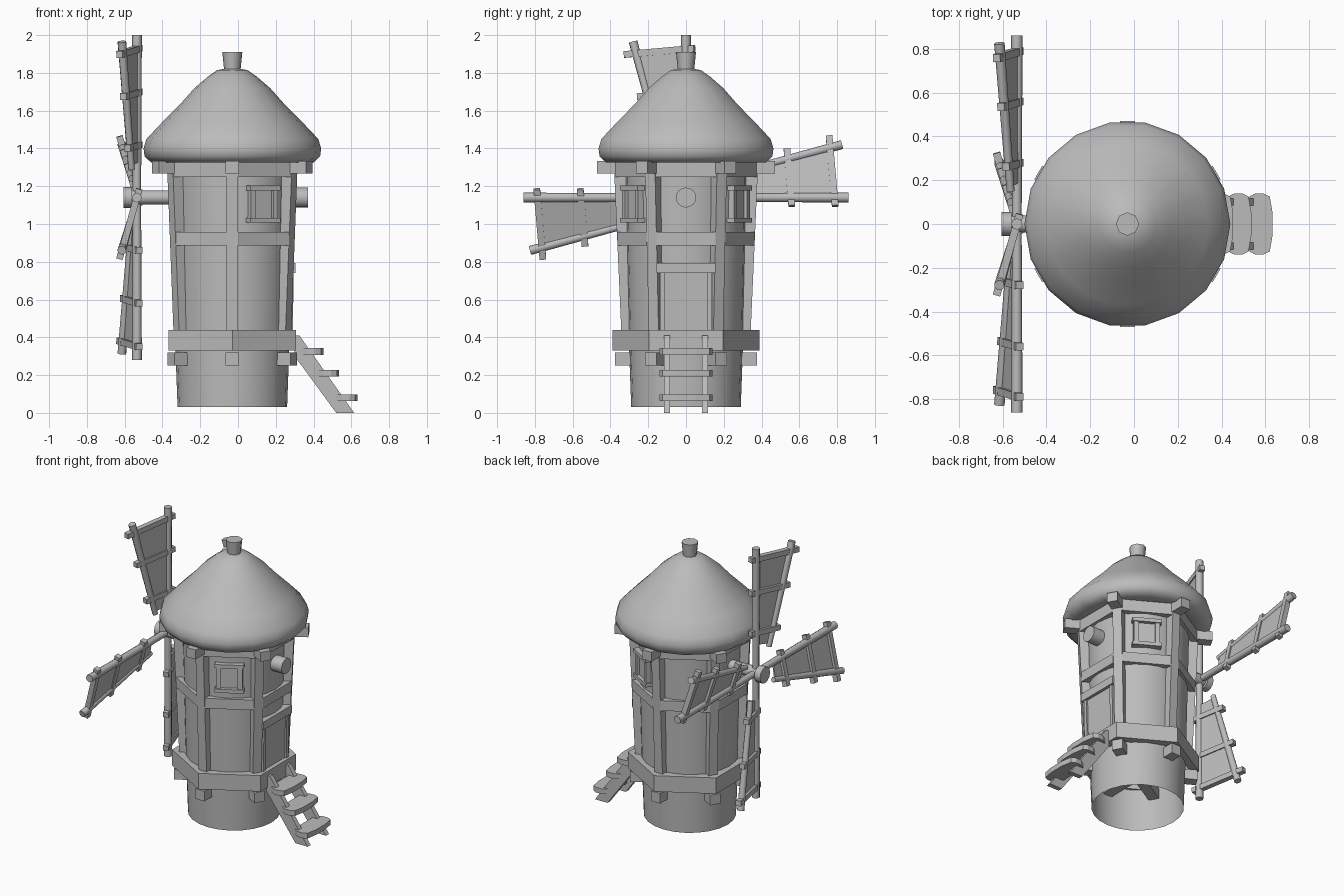
import bpy, bmesh
from math import pi, radians, sin, cos
from mathutils import Vector, Matrix

if "Cube" in bpy.data.objects:
    bpy.data.objects.remove(bpy.data.objects["Cube"])

GREY = bpy.data.materials.new("plain_grey")
GREY.use_nodes = True
COLOUR = (0.5, 0.5, 0.5, 1)
GREY.diffuse_color = COLOUR
GREY.node_tree.nodes["Principled BSDF"].inputs["Base Color"].default_value = COLOUR

CX = -0.03       # tower axis
HUB_Z = 1.14     # axle height
SAIL_X = -0.535  # plane of the main spars
CORNERS = [radians(30 + 60 * i) for i in range(6)]
FACES = [radians(60 * i) for i in range(6)]


def finish(name, bm, smooth=None):
    bmesh.ops.recalc_face_normals(bm, faces=bm.faces)
    mesh = bpy.data.meshes.new(name)
    bm.to_mesh(mesh)
    bm.free()
    mesh.materials.append(GREY)
    if smooth:
        mesh.shade_smooth()
        mesh.set_sharp_from_angle(angle=radians(smooth))
    obj = bpy.data.objects.new(name, mesh)
    bpy.context.collection.objects.link(obj)
    return obj


def beam(name, p, q, width, depth, out):
    """Box from p to q; depth is measured along the direction out."""
    p, q = Vector(p), Vector(q)
    z = (q - p).normalized()
    x = (Vector(out) - z * z.dot(Vector(out))).normalized()
    y = z.cross(x)
    m = Matrix((x * depth, y * width, q - p)).transposed().to_4x4()
    m.translation = (p + q) / 2
    bm = bmesh.new()
    bmesh.ops.create_cube(bm, size=1, matrix=m)
    return finish(name, bm)


def rod(name, p, q, r1, r2=None, sides=8):
    p, q = Vector(p), Vector(q)
    m = (q - p).to_track_quat('Z', 'Y').to_matrix().to_4x4()
    m.translation = (p + q) / 2
    bm = bmesh.new()
    bmesh.ops.create_cone(bm, cap_ends=True, segments=sides, radius1=r1,
                          radius2=r2 or r1, depth=(q - p).length, matrix=m)
    return finish(name, bm, 50)


def lathe(name, profile, sides, smooth):
    bm = bmesh.new()
    verts = [bm.verts.new((CX + r, 0, z)) for r, z in profile]
    edges = [bm.edges.new(e) for e in zip(verts, verts[1:])]
    bmesh.ops.spin(bm, geom=verts + edges, cent=(CX, 0, 0), axis=(0, 0, 1),
                   angle=2 * pi, steps=sides, use_merge=True)
    bmesh.ops.remove_doubles(bm, verts=bm.verts, dist=1e-4)
    return finish(name, bm, smooth)


def prism(name, points, direction):
    """Flat outline pushed along a direction."""
    bm = bmesh.new()
    face = bm.faces.new([bm.verts.new(p) for p in points])
    new = bmesh.ops.extrude_face_region(bm, geom=[face], use_keep_orig=True)["geom"]
    bmesh.ops.translate(bm, vec=direction,
                        verts=[g for g in new if isinstance(g, bmesh.types.BMVert)])
    return finish(name, bm)


def polar(angle, r, z, t=0):
    """Point at distance r from the tower axis, shifted sideways by t."""
    return Vector((CX + r * cos(angle) - t * sin(angle),
                   r * sin(angle) + t * cos(angle), z))


def radial(angle):
    return Vector((cos(angle), sin(angle), 0))


# Tower wall, open underneath, with roof and chimney
lathe("tower_wall", [(0.29, 0.03), (0.303, 0.38), (0.325, 1.34)], 24, 40)
lathe("roof", [(0.0, 1.34), (0.36, 1.335), (0.43, 1.325), (0.465, 1.36),
               (0.47, 1.40), (0.455, 1.45), (0.37, 1.54), (0.28, 1.63),
               (0.2, 1.72), (0.13, 1.78), (0.08, 1.815), (0.0, 1.828)], 18, 60)
rod("chimney", (CX, 0, 1.8), (CX, 0, 1.91), 0.042, 0.053)

# Hexagonal timber frame
for a in CORNERS:
    beam("corner_post", polar(a, 0.312, 0.42), polar(a, 0.352, 1.32), 0.06, 0.06, radial(a))
for a in CORNERS[:3]:
    beam("eaves_beam", polar(a, -0.47, 1.3), polar(a, 0.47, 1.3), 0.07, 0.065, (0, 0, 1))
    beam("floor_beam", polar(a, -0.375, 0.285), polar(a, 0.375, 0.285), 0.07, 0.07, (0, 0, 1))
for a in FACES:
    beam("middle_rail", polar(a, 0.31, 0.922, -0.155), polar(a, 0.31, 0.922, 0.155),
         0.07, 0.04, radial(a))
    beam("top_rail", polar(a, 0.32, 1.29, -0.17), polar(a, 0.32, 1.29, 0.17),
         0.08, 0.04, radial(a))
    # mitred plank of the gallery ring
    corners = [polar(a + s * pi / 6, r, 0.33) for r, s in
               ((0.39, -1), (0.39, 1), (0.33, 1), (0.33, -1))]
    prism("gallery_plank", corners, (0, 0, 0.11))

# Windows
for a in (FACES[1], FACES[5]):
    n = radial(a)
    for z in (1.02, 1.19):
        beam("window_rail", polar(a, 0.325, z, -0.092), polar(a, 0.325, z, 0.092), 0.025, 0.05, n)
    for t in (-0.068, 0.068):
        beam("window_jamb", polar(a, 0.322, 1.02, t), polar(a, 0.322, 1.19, t), 0.03, 0.04, n)
    beam("window_pane", polar(a, 0.315, 1.02), polar(a, 0.315, 1.19), 0.12, 0.02, n)

# Door
beam("door_lintel", polar(0, 0.31, 0.767, -0.155), polar(0, 0.31, 0.767, 0.155),
     0.055, 0.05, (1, 0, 0))
for s in (-1, 1):
    beam("door_jamb", polar(0, 0.3, 0.42, s * 0.125), polar(0, 0.305, 0.75, s * 0.125),
         0.025, 0.04, (1, 0, 0))
beam("door_panel", polar(0, 0.298, 0.42), polar(0, 0.305, 0.75), 0.23, 0.02, (1, 0, 0))

# Stairs
for y in (-0.1, 0.1):
    side = [(0.3, 0.41), (0.325, 0.41), (0.615, 0), (0.52, 0), (0.3, 0.3)]
    prism("stair_stringer", [(x, y - 0.016, z) for x, z in side], (0, 0.032, 0))
half = [(-0.06, 0.115), (-0.02, 0.138), (0.02, 0.14), (0.05, 0.125), (0.063, 0.05)]
outline = half + [(x, -y) for x, y in reversed(half)]
for x, z in ((0.39, 0.325), (0.473, 0.21), (0.57, 0.08)):
    prism("stair_tread", [(x + dx, y, z - 0.018) for dx, y in outline], (0, 0, 0.036))

# Axle
rod("axle", (-0.57, 0, HUB_Z), (0.33, 0, HUB_Z), 0.038, sides=12)
rod("axle_hub", (-0.605, 0, HUB_Z), (-0.56, 0, HUB_Z), 0.055, sides=12)
rod("axle_end", (0.26, 0, HUB_Z), (0.37, 0, HUB_Z), 0.053, sides=16)

# Sails: each is built along r, spreads along t and tilts towards -x
for i in range(4):
    turn = Matrix.Rotation(i * pi / 2, 3, 'X')

    def at(r, t, lift=0):
        return turn @ Vector((SAIL_X - 0.285 * t - lift, r, t)) + Vector((0, 0, HUB_Z))

    rod("sail_spar", at(0, 0), at(0.86, 0), 0.022, 0.026)
    rod("sail_outer_spar", at(0.15, 0.1), at(0.825, 0.28), 0.018, 0.024)
    normal = turn @ Vector((1, 0, 0.285))
    for r, wide in ((0.79, 0.325), (0.56, 0.255), (0.28, 0.18)):
        beam("sail_batten", at(r, -0.045), at(r - 0.1 * wide, wide), 0.035, 0.035, normal)
    cloth = [at(0.19, 0), at(0.785, 0), at(0.757, 0.265), at(0.17, 0.105)]
    prism("sail_cloth", cloth, normal.normalized() * 0.01)
